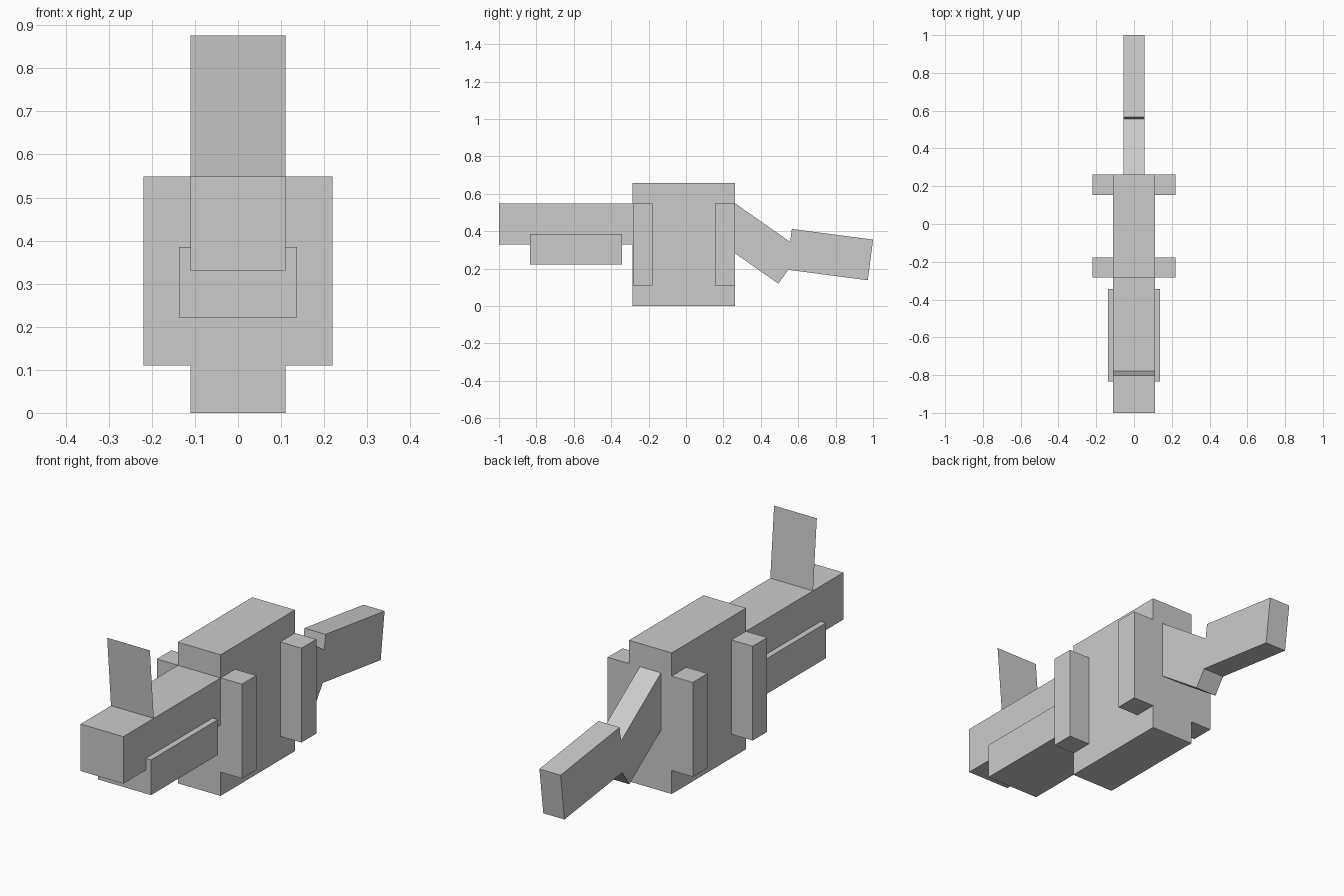
import bpy, bmesh, math
from mathutils import Matrix, Vector

if "Cube" in bpy.data.objects:
    bpy.data.objects.remove(bpy.data.objects["Cube"])

grey = bpy.data.materials.new("plain_grey")
grey.diffuse_color = (0.6, 0.6, 0.6, 1)
grey.use_nodes = True
grey.node_tree.nodes["Principled BSDF"].inputs["Base Color"].default_value = grey.diffuse_color


def finish(name, bm):
    mesh = bpy.data.meshes.new(name)
    bm.to_mesh(mesh)
    bm.free()
    mesh.materials.append(grey)
    ob = bpy.data.objects.new(name, mesh)
    bpy.context.collection.objects.link(ob)
    return ob


def box(name, lo, hi):
    """Axis-aligned box between two corners."""
    lo, hi = Vector(lo), Vector(hi)
    bm = bmesh.new()
    bmesh.ops.create_cube(bm, size=1, matrix=Matrix.Translation((lo + hi) / 2)
                          @ Matrix.Diagonal((*(hi - lo), 1)))
    return finish(name, bm)


def tail_box(name, y, z, pitch):
    """Tail segment hung from its top front edge (y, z), sloping down by pitch degrees."""
    length, height, width = 0.438, 0.219, 0.109
    bm = bmesh.new()
    m = (Matrix.Translation((0, y, z))
         @ Matrix.Rotation(math.radians(-pitch), 4, 'X')
         @ Matrix.Translation((0, length / 2, -height / 2))
         @ Matrix.Diagonal((width, length, height, 1)))
    bmesh.ops.create_cube(bm, size=1, matrix=m)
    return finish(name, bm)


# Body, snout and lower jaw
box("body", (-0.11, -0.285, 0), (0.11, 0.262, 0.657))
box("snout", (-0.11, -1.0, 0.33), (0.11, -0.285, 0.549))
box("lower_jaw", (-0.137, -0.835, 0.221), (0.137, -0.343, 0.385))

# Four side fins, mirrored left and right
for side, s in (("right", 1), ("left", -1)):
    for place, y0, y1 in (("front", -0.284, -0.178), ("back", 0.154, 0.263)):
        x0, x1 = sorted((s * 0.109, s * 0.219))
        box(f"{place}_{side}_fin", (x0, y0, 0.11), (x1, y1, 0.549))

# Two tail segments
tail_box("tail_base", 0.261, 0.55, 35)
tail_box("tail_tip", 0.566, 0.412, 7.5)

# Flat horn plate, leaning slightly forward
bm = bmesh.new()
bm.faces.new([bm.verts.new(p) for p in (
    (-0.11, -0.777, 0.549), (0.11, -0.777, 0.549),
    (0.11, -0.805, 0.876), (-0.11, -0.805, 0.876))])
finish("horn_plate", bm)
